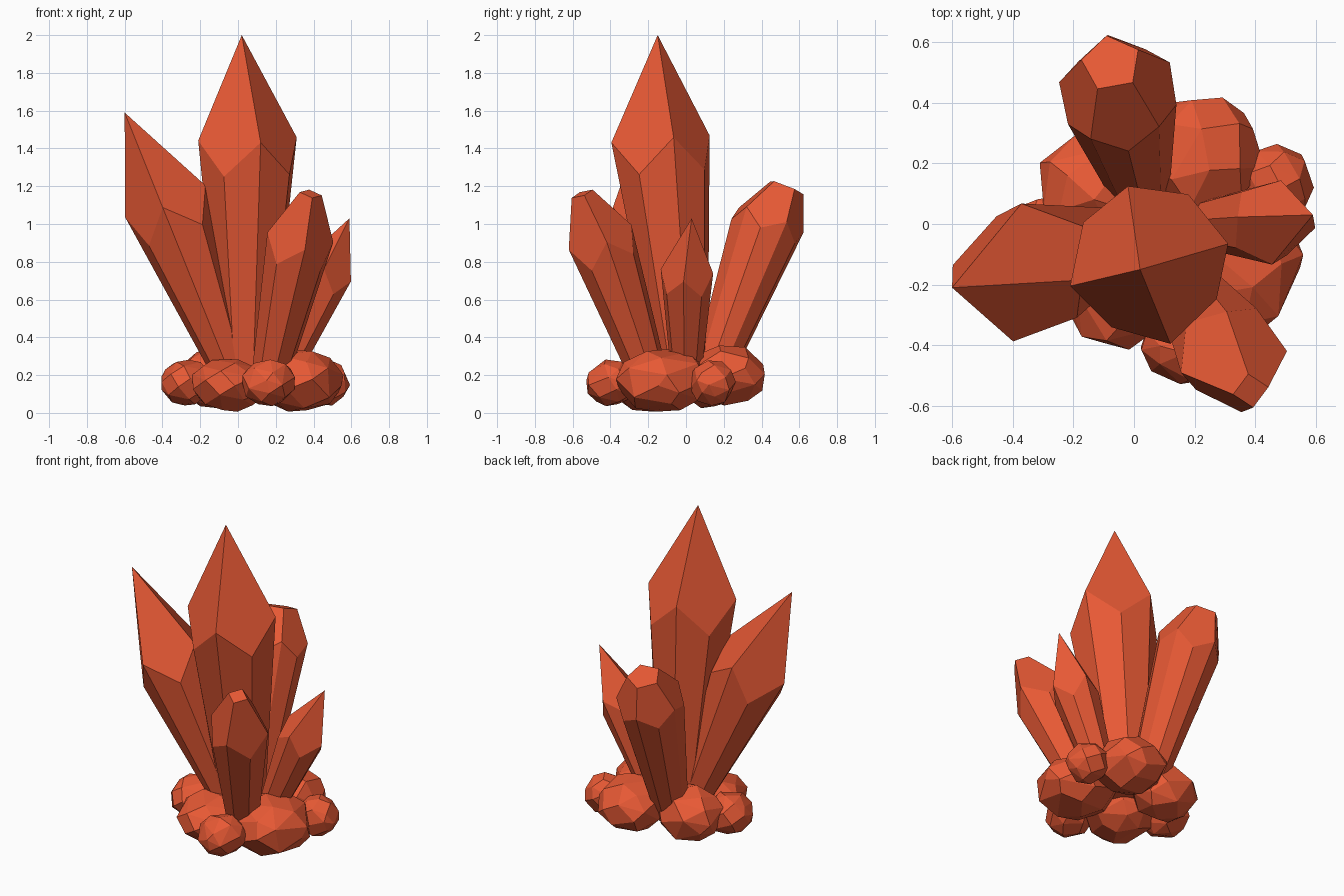
import bpy, bmesh, math, random
from mathutils import Vector

if "Cube" in bpy.data.objects:
    bpy.data.objects.remove(bpy.data.objects["Cube"])

random.seed(4)

red = bpy.data.materials.new("crystal_red")
red.diffuse_color = (0.80, 0.10, 0.035, 1)
red.use_nodes = True
red.node_tree.nodes["Principled BSDF"].inputs["Base Color"].default_value = red.diffuse_color


def finish(bm, name):
    bmesh.ops.recalc_face_normals(bm, faces=bm.faces)
    mesh = bpy.data.meshes.new(name)
    bm.to_mesh(mesh)
    bm.free()
    mesh.materials.append(red)
    bpy.context.collection.objects.link(bpy.data.objects.new(name, mesh))


def crystal(name, base, shoulder, tip, radius, base_radius, phase, sides=8, cap=0.0, f=0.94):
    """Flared prism whose pointed (or truncated) top has half as many facets as the body."""
    base, shoulder, tip = Vector(base), Vector(shoulder), Vector(tip)
    rot = Vector((0, 0, 1)).rotation_difference((tip - base).normalized())
    height = (tip - shoulder).length
    # low corners lie on the extended top facets
    drop = height * radius * (f / math.cos(2 * math.pi / sides) - 1) / (radius - cap)
    bm = bmesh.new()

    def corner(centre, r, i, z=0.0):
        a = math.radians(phase) + 2 * math.pi * i / sides
        return bm.verts.new(centre + rot @ Vector((r * math.cos(a), r * math.sin(a), z)))

    low, ring = [], []
    for i in range(sides):
        k = f if i % 2 else 1
        low.append(corner(base, base_radius * k, i))
        ring.append(corner(shoulder, radius * k, i, -drop if i % 2 else 0))
    bm.faces.new(low)
    for i in range(sides):
        j = (i + 1) % sides
        bm.faces.new((low[i], low[j], ring[j], ring[i]))
    half = sides // 2
    if cap:
        top = [corner(tip, cap, 2 * i) for i in range(half)]
        bm.faces.new(top)
    else:
        apex = bm.verts.new(tip)
    for i in range(half):
        a, b, c = ring[2 * i], ring[2 * i + 1], ring[(2 * i + 2) % sides]
        if cap:
            bm.faces.new((a, b, c, top[(i + 1) % half], top[i]))
        else:
            bm.faces.new((a, b, c, apex))
    finish(bm, name)


def rock(name, centre, size, points=30):
    """Faceted boulder: hull of jittered points spread over an ellipsoid."""
    bm = bmesh.new()
    spin = random.uniform(0, 6)
    pts = []
    for i in range(points):
        z = 1 - 2 * (i + 0.5) / points
        a = spin + i * 2.39996 + random.uniform(-0.25, 0.25)
        r = math.sqrt(1 - z * z)
        pts.append(Vector((r * math.cos(a), r * math.sin(a), z)) * random.uniform(0.97, 1.05))
    for p in pts:
        bm.verts.new([max(c + s * q, 0) if i == 2 else c + s * q
                      for i, (c, s, q) in enumerate(zip(centre, size, p))])
    bmesh.ops.convex_hull(bm, input=bm.verts)
    loose = [v for v in bm.verts if not v.link_faces]
    bmesh.ops.delete(bm, geom=loose, context='VERTS')
    bmesh.ops.dissolve_limit(bm, angle_limit=math.radians(10), verts=bm.verts, edges=bm.edges)
    finish(bm, name)


# crystals
crystal("main_crystal", (0.045, -0.01, 0.15), (0.05, -0.135, 1.45), (0.02, -0.15, 2.0), 0.27, 0.13, 15)
crystal("left_crystal", (-0.01, -0.04, 0.15), (-0.385, -0.16, 1.12), (-0.6, -0.21, 1.59), 0.23, 0.09, -5)
crystal("front_crystal", (0.16, -0.18, 0.15), (0.33, -0.455, 0.93), (0.385, -0.55, 1.16), 0.18, 0.095, 10, cap=0.06)
crystal("back_crystal", (0.02, 0.115, 0.15), (-0.055, 0.445, 1.03), (-0.075, 0.53, 1.195), 0.195, 0.10, 28,
        sides=10, cap=0.10, f=0.98)
crystal("right_crystal", (0.21, 0.0, 0.15), (0.47, 0.005, 0.75), (0.59, 0.03, 1.03), 0.14, 0.075, 83)

# base rocks
rocks = [
    ("left_rock", (-0.275, -0.05, 0.16), (0.135, 0.15, 0.125)),
    ("back_left_rock", (-0.115, 0.125, 0.185), (0.205, 0.18, 0.165)),
    ("front_left_rock", (-0.05, -0.19, 0.148), (0.20, 0.22, 0.142)),
    ("front_rock", (0.165, -0.39, 0.16), (0.145, 0.14, 0.125)),
    ("right_rock", (0.32, -0.13, 0.172), (0.235, 0.25, 0.172)),
    ("back_right_rock", (0.465, 0.14, 0.16), (0.125, 0.125, 0.12)),
    ("back_rock", (0.215, 0.22, 0.20), (0.21, 0.21, 0.16)),
]
for r in rocks:
    rock(*r)
